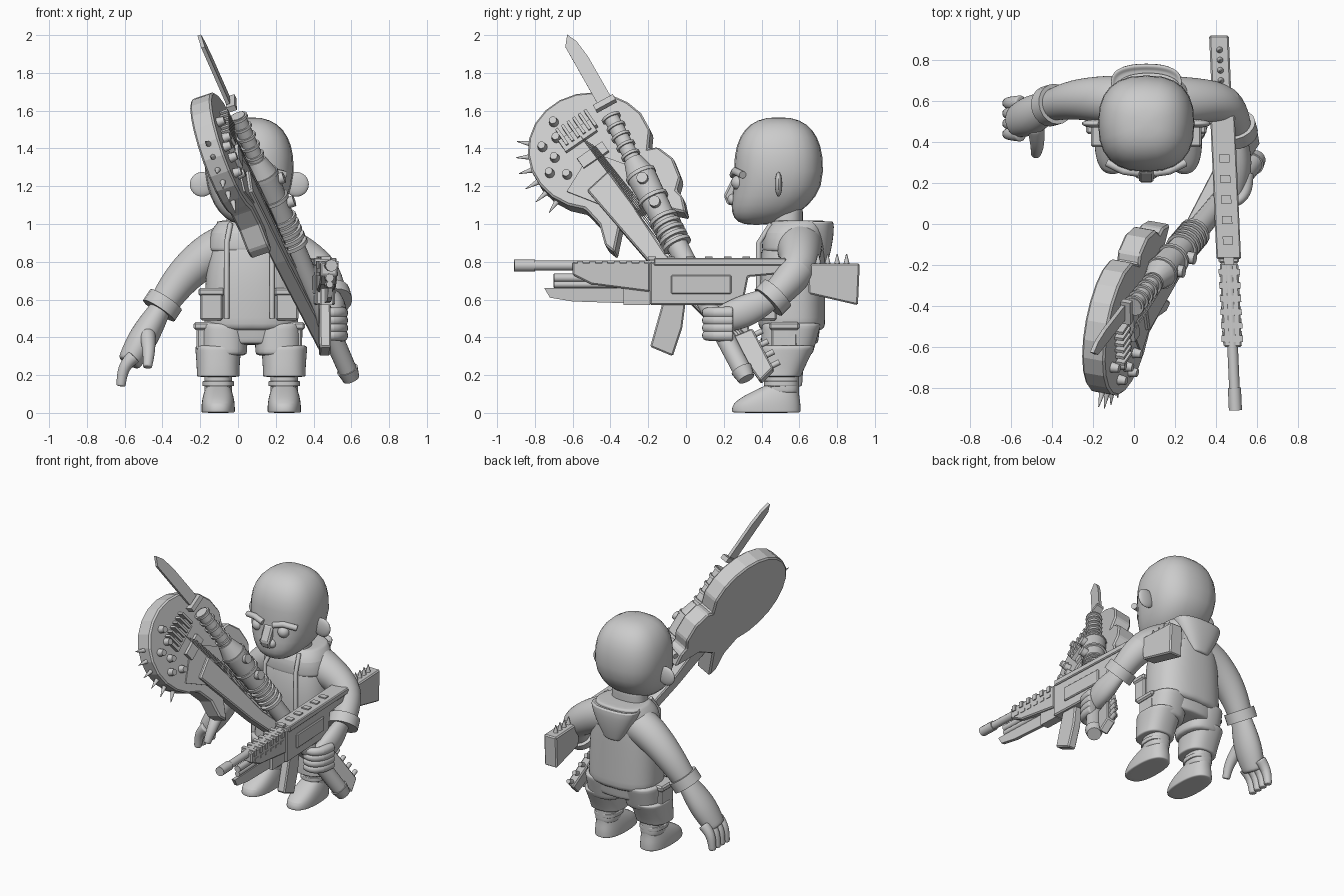
import bpy, bmesh
from math import cos, sin, pi, copysign, radians
from mathutils import Vector

default_cube = bpy.data.objects.get("Cube")
if default_cube:
    bpy.data.objects.remove(default_cube)

GREY = (.6, .6, .6, 1)
clay = bpy.data.materials.new("plain grey")
clay.use_nodes = True
clay.diffuse_color = GREY
clay.node_tree.nodes["Principled BSDF"].inputs["Base Color"].default_value = GREY

MIDDLE = .06  # the figure stands a little to its left
SIDES = {"right": -1, "left": 1}


def finish(name, bm, smooth=False, subdivide=False, bevel=0):
    bmesh.ops.recalc_face_normals(bm, faces=bm.faces)
    mesh = bpy.data.meshes.new(name)
    bm.to_mesh(mesh)
    bm.free()
    part = bpy.data.objects.new(name, mesh)
    bpy.context.collection.objects.link(part)
    mesh.materials.append(clay)
    if bevel:
        modifier = part.modifiers.new("bevel", "BEVEL")
        modifier.width = bevel
    if subdivide:
        modifier = part.modifiers.new("subdivision", "SUBSURF")
        modifier.levels = modifier.render_levels = 2
    if smooth:
        bpy.ops.object.select_all(action="DESELECT")
        part.select_set(True)
        bpy.context.view_layer.objects.active = part
        bpy.ops.object.shade_smooth_by_angle(angle=radians(40))


def skin(name, rings, subdivide):
    """Join rings of points, with a holding ring near each capped end."""
    def near(first, second):
        return [a.lerp(b, .1) for a, b in zip(first, second)]
    rings.insert(1, near(rings[0], rings[1]))
    rings.insert(-1, near(rings[-1], rings[-2]))
    bm = bmesh.new()
    rows = [[bm.verts.new(point) for point in ring] for ring in rings]
    for low, high in zip(rows, rows[1:]):
        for i in range(len(low)):
            bm.faces.new((low[i - 1], low[i], high[i], high[i - 1]))
    bm.faces.new(rows[0])
    bm.faces.new(rows[-1])
    finish(name, bm, True, subdivide)


def loft(name, x, *levels, count=16):
    """Level rounded sections given as height, front, back and half width."""
    def soft(value):
        return copysign(abs(value) ** .8, value)
    angles = [2 * pi * (i + .5) / count for i in range(count)]
    skin(name, [[Vector((x + width * soft(cos(a)), (front + back) / 2 + (back - front) / 2 * soft(sin(a)), z))
                 for a in angles] for z, front, back, width in levels], True)


def tube(name, path, *radii, count=12, squash=1, soft=False):
    """Round limb along a path, its radii spread evenly from end to end."""
    path = [Vector(point) for point in path]
    last, rings, across = len(path) - 1, [], None
    for i, point in enumerate(path):
        ahead = (path[min(i + 1, last)] - path[max(i - 1, 0)]).normalized()
        if across is None:
            across = ahead.cross(Vector((0, 0, 1) if abs(ahead.y) > .8 else (0, 1, 0)))
        across = (across - ahead * across.dot(ahead)).normalized()
        other = ahead.cross(across)
        place = i / last * (len(radii) - 1)
        step = min(int(place), max(len(radii) - 2, 0))
        radius = radii[step] + (radii[min(step + 1, len(radii) - 1)] - radii[step]) * (place - step)
        angles = [2 * pi * k / count for k in range(count)]
        rings.append([point + (across * cos(a) * squash + other * sin(a)) * radius for a in angles])
    skin(name, rings, soft)


def ball(name, location, size, reshape=tuple):
    bm = bmesh.new()
    bmesh.ops.create_uvsphere(bm, u_segments=24, v_segments=16, radius=1)
    for vert in bm.verts:
        vert.co = [middle + half * part for middle, half, part in zip(location, size, reshape(vert.co))]
    finish(name, bm, True)


def prism(name, place, outline, high, low=None, bevel=0):
    """Outline in y and z, thickened along the depth of its frame."""
    bm = bmesh.new()
    low = -high if low is None else low
    back, front = ([bm.verts.new(place(y, z, depth)) for y, z in outline] for depth in (low, high))
    for i in range(len(back)):
        bm.faces.new((back[i - 1], back[i], front[i], front[i - 1]))
    bm.faces.new(back)
    bm.faces.new(front)
    finish(name, bm, bevel=bevel)


def bar(name, place, y, z, long, tall, high, low=None, turn=0, bevel=0):
    corners = [(-long, -tall), (long, -tall), (long, tall), (-long, tall)]
    outline = [(y + cos(turn) * a - sin(turn) * b, z + sin(turn) * a + cos(turn) * b) for a, b in corners]
    prism(name, place, outline, high, low, bevel)


def upright(x):
    return lambda y, z, depth: Vector((x + depth, y, z))


# Head, with the lower half swept forward into a jaw
def jaw(unit):
    x, y, z = (copysign(abs(part) ** .8, part) for part in unit)
    return x * (1 + .15 * min(z, 0)), y - .5 * min(z, 0) ** 2, z


ball("head", (MIDDLE, .49, 1.28), (.235, .235, .285), jaw)
loft("neck", MIDDLE, (.9, .45, .62, .13), (1.1, .45, .62, .12))
prism("nose", upright(MIDDLE), [(.3, 1.26), (.25, 1.25), (.2, 1.15), (.22, 1.1), (.3, 1.1)], .035, bevel=.01)
ball("lips", (MIDDLE, .27, 1.06), (.06, .02, .01))
for side, sign in SIDES.items():
    def beside(offset):
        return MIDDLE + sign * offset
    ball(side + "_ear", (beside(.25), .49, 1.21), (.065, .02, .065))
    ball(side + "_eye", (beside(.1), .28, 1.22), (.04, .04, .04))
    ball(side + "_nostril", (beside(.03), .25, 1.13), (.03, .03, .03))
    tube(side + "_brow", [(beside(.04), .25, 1.26), (beside(.11), .26, 1.28), (beside(.19), .3, 1.26)], .02)

    # Jacket trim and pockets
    tube(side + "_lapel", [(beside(.12), .385, .5), (beside(.12), .385, .9), (beside(.1), .45, 1)], .014)
    for part, x, y, z, long, tall, deep in (
            ("chest_pouch", .2, .43, .57, .05, .08, .06), ("pouch_flap", .2, .43, .64, .055, .02, .07),
            ("thigh_pocket", .24, .52, .4, .07, .07, .04), ("pocket_flap", .24, .52, .46, .08, .02, .055)):
        bar(side + "_" + part, upright(beside(x)), y, z, long, tall, deep, bevel=.01)

    # Shorts, shins and boots
    leg = beside(.01 * sign + .175)
    hip = leg - sign * .03
    loft(side + "_shorts_leg", leg, (.19, .38, .61, .115), (.24, .38, .63, .115), (.36, .39, .69, .125))
    loft(side + "_shorts_hip", hip, (.3, .39, .67, .125), (.48, .4, .72, .13))
    loft(side + "_shin", leg, (.1, .42, .6, .075), (.25, .42, .6, .075))
    loft(side + "_boot_cuff", leg, (.14, .41, .6, .085), (.17, .41, .6, .085))
    loft(side + "_boot", leg, (0, .24, .61, .09), (.05, .24, .61, .09), (.1, .32, .6, .08), (.15, .43, .6, .06))

loft("shorts_seat", MIDDLE + .01, (.36, .42, .7, .2), (.5, .4, .72, .25))
loft("jacket", MIDDLE + .01, (.43, .38, .74, .255), (.75, .37, .74, .25), (.95, .42, .74, .2), (1, .46, .7, .15))
loft("collar", MIDDLE + .01, (.85, .4, .74, .235), (.96, .4, .74, .225), (1.02, .46, .74, .17))
loft("hood", MIDDLE, (.79, .68, .75, .06), (.9, .6, .78, .14), (1.03, .6, .79, .19), (1, .62, .75, .15))


# Arms with turned-up cuffs
def arm(side, *path):
    tube(side + "_sleeve", path, .13, .12, .1, .08, soft=True)
    wrist, before = Vector(path[-1]), Vector(path[-2])
    half = (wrist - before).normalized() * .035
    tube(side + "_cuff", [wrist - half, wrist + half], .1, count=20)


arm("right", (0, .6, .9), (-.15, .61, .85), (-.3, .61, .72), (-.4, .58, .57))
arm("left", (.15, .6, .9), (.3, .6, .85), (.46, .6, .75), (.5, .46, .61))

# Open right hand and closed left hand
tube("right_palm", [(-.4, .58, .57), (-.5, .53, .4), (-.58, .5, .26)], .07, .11, .08, squash=.8, soft=True)
tube("left_palm", [(.5, .46, .61), (.52, .3, .53), (.5, .14, .48)], .06, .1, .06, squash=.7, soft=True)
tube("right_thumb", [(-.48, .48, .42), (-.47, .38, .33), (-.48, .34, .24)], .045, .025, soft=True)
tube("left_thumb", [(.48, .3, .57), (.45, .2, .58), (.45, .12, .57)], .04, .02, soft=True)
for finger in range(4):
    y, z = .59 - finger * .05, .53 - finger * .04
    tube("right_finger", [(-.55, y, .3), (-.61, y, .24), (-.62, y, .14)], .04, .025, soft=True)
    tube("left_finger", [(.55, .25, z), (.55, .15, z), (.5, .1, z), (.44, .12, z)], .035, .025, soft=True)


# Rifle, nearly parallel to the y axis
def rifle(y, z, depth):
    return Vector((.455 - .044 * y + depth, y, z))


for part, start, stop, z, radius in (
        ("barrel", -.9, -.1, .78, .026), ("muzzle", -.91, -.8, .78, .032), ("gas_tube", -.7, -.1, .715, .022),
        ("lower_tube", -.7, -.1, .68, .018), ("stock_tube", .5, .7, .755, .035)):
    tube(part, [rifle(start, z, 0), rifle(stop, z, 0)], radius)
for part, outline, thick in (
        ("receiver", [(-.19, .8), (.52, .8), (.55, .74), (.33, .72), (.3, .57), (-.19, .57)], .05),
        ("handguard", [(-.6, .8), (-.19, .8), (-.19, .64), (-.5, .68), (-.6, .73)], .045),
        ("magazine", [(-.12, .6), (0, .6), (-.02, .45), (-.07, .3), (-.19, .35)], .03),
        ("pistol_grip", [(.18, .6), (.3, .6), (.34, .42), (.25, .4)], .03),
        ("butt_stock", [(.64, .79), (.92, .79), (.91, .57), (.65, .63)], .048)):
    prism(part, rifle, outline, thick, bevel=.008)
prism("bayonet", rifle, [(-.75, .66), (-.3, .66), (-.3, .58), (-.6, .59), (-.72, .61)], .012)
bar("bayonet_mount", rifle, -.26, .62, .07, .05, .03)
bar("top_cover", rifle, .18, .8, .35, .02, .06, bevel=.006)
bar("side_panel", rifle, .08, .68, .16, .05, .06, bevel=.006)
for i in range(6):
    bar("cover_plate", rifle, .32 - i * .1, .82, .02, .008, .025)
    bar("guard_rib", rifle, i * .065 - .56, .785, .015, .02, .052)
    bar("guard_vent", rifle, i * .06 - .54, .735, .018, .01, .049)
for i in range(4):
    y = .7 + i * .05
    tube("butt_spike", [rifle(y, .78, 0), rifle(y, .84, 0)], .018, .003)

# Slanted frame shared by the guitar, club and blade
AXIS = Vector((-.36, -.43, .83)).normalized()
FACE = Vector((.937, -.166, .32)).normalized()
CLUB_END = Vector((.6, .32, .18))
ORIGIN = CLUB_END - FACE * .06


def slant(y, z, depth):
    x = ORIGIN.x - (FACE.y * (y - ORIGIN.y) + FACE.z * (z - ORIGIN.z)) / FACE.x
    return Vector((x, y, z)) + FACE * depth


# Guitar body: a round bout closed by two horns and a ragged edge
def bout(degrees, grow=0):
    a = radians(degrees)
    return (.34 + grow) * cos(a) - .5, (.31 + grow) * sin(a) + 1.39


horns = [(-.46, 1), (-.43, .89), (-.38, .85), (-.34, 1.04), (-.19, 1.1), (0, 1.06), (-.02, 1.15),
         (-.05, 1.18), (-.03, 1.25), (-.07, 1.35), (-.15, 1.41), (-.2, 1.4), (-.19, 1.5)]
neck = [(-.52, 1.17), (-.4, 1.28), (-.1, .83), (.36, .37), (.28, .33), (-.2, .8)]
prism("guitar_body", slant, [bout(angle) for angle in range(40, 270, 16)] + horns, 0, -.12, bevel=.01)
prism("guitar_pickguard", slant, [(-.63, 1.17), (-.5, 1.38), (-.28, 1.3), (-.28, 1.12), (-.45, 1.1)], .009, 0)
prism("guitar_neck", slant, neck, .03, -.045, bevel=.008)
prism("guitar_headstock", slant, [(.24, .38), (.36, .43), (.47, .22), (.4, .15)], .06, 0, bevel=.008)
bar("guitar_bridge", slant, -.57, 1.46, .1, .035, .03, 0, turn=.6)
bar("guitar_pickup", slant, -.49, 1.36, .08, .03, .025, 0, turn=.6)
for i in range(6):
    bar("bridge_saddle", slant, i * .03 - .65, 1.45 + i * .02, .008, .05, .045, 0, turn=.6)
    tube("guitar_string", [slant(i * .015 - .55, 1.45 - i * .01, .035), slant(.27 + i * .01, .35 + i * .01, .035)],
         .0025, count=4)
    knob = bout(140 + i * 18, -.08 - i % 2 * .06)
    tube("guitar_knob", [slant(*knob, 0), slant(*knob, .04)], .026, .02)
    spike = 170 + i * 13
    tube("rim_spike", [slant(*bout(spike, -.02), -.06), slant(*bout(spike, .07), -.06)], .018, .002)
for i in range(4):
    peg = slant(.36 + i * .03, .4 - i * .055, .03)
    tube("tuning_peg", [peg, peg + Vector((0, .05, .025))], .015)


# Club, its wrappings and rivets
def rod(name, start, stop, *radii):
    tube(name, [CLUB_END + AXIS * start, CLUB_END + AXIS * stop], *radii, count=16)


rod("club_knob", 0, .06, .045, .058)
rod("club_grip", .06, .9, .05, .058)
rod("club_head", .9, 1.3, .06, .08)
rod("club_shoulder", 1.3, 1.4, .08, .05)
rod("blade_handle", 1.4, 1.68, .042)
for i in range(5):
    rod("club_wrap", .85 + i * .04, .87 + i * .04, .08)
    rod("handle_wrap", 1.42 + i * .06, 1.435 + i * .06, .053)
for spot in (1.1, 1.25):
    rod("club_strap", spot + .04, spot + .06, .084)
    rivet = CLUB_END + AXIS * spot
    tube("club_rivet", [rivet, rivet + FACE * .1], .03)

# Blade at the top of the club
bar("blade_guard", slant, -.42, 1.62, .06, .015, .08, .03, turn=.5)
prism("blade", slant, [(-.46, 1.62), (-.63, 1.92), (-.62, 1.985), (-.57, 1.95), (-.51, 1.87), (-.39, 1.66)],
      .055, .035)
